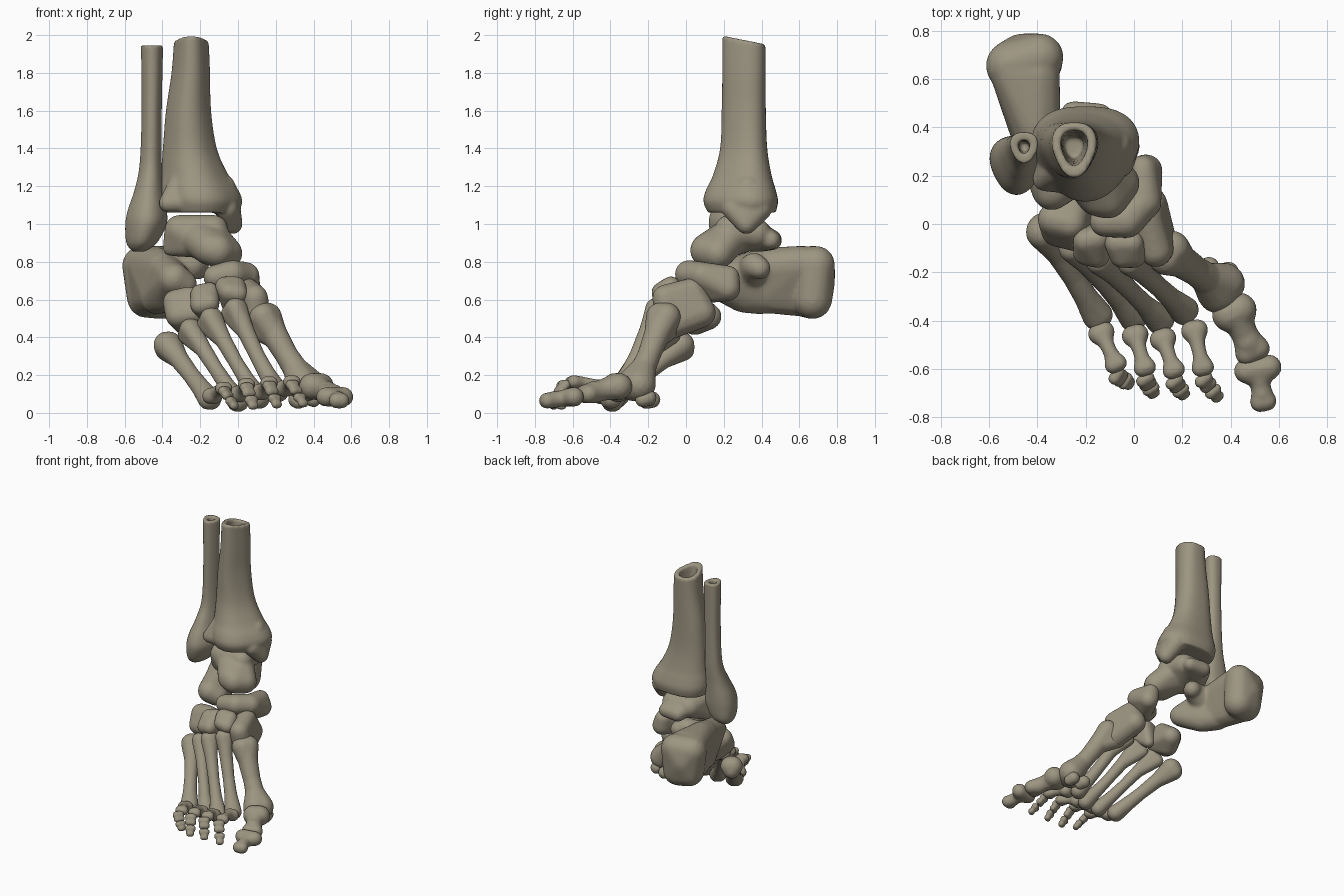
import bpy, bmesh, math
from mathutils import Vector

MAT = bpy.data.materials.new("bone")
MAT.diffuse_color = (0.335, 0.30, 0.222, 1)

# Unit directions used to build balls for the hulls
DIRS = []
for i in range(90):
    h = 1 - 2 * (i + 0.5) / 90
    a = i * 2.399963
    DIRS.append(Vector((math.sqrt(1 - h * h) * math.cos(a), math.sqrt(1 - h * h) * math.sin(a), h)))


def hull(bm, balls):
    """Convex hull round a set of balls (x, y, z, r)."""
    vs = [bm.verts.new(Vector(b[:3]) + d * b[3]) for b in balls for d in DIRS]
    bmesh.ops.convex_hull(bm, input=vs, use_existing_faces=False)
    loose = [v for v in vs if v.is_valid and not v.link_faces]
    bmesh.ops.delete(bm, geom=loose, context='VERTS')


def chain(bm, balls):
    for a, b in zip(balls, balls[1:]):
        hull(bm, [a, b])


def refine(sec, steps=5):
    """Smooth curve through the given sections."""
    out = []
    for i in range(len(sec) - 1):
        q = [sec[max(i - 1, 0)], sec[i], sec[i + 1], sec[min(i + 2, len(sec) - 1)]]
        for s in range(steps):
            t = s / steps
            out.append([0.5 * (2 * b + (c - a) * t + (2 * a - 5 * b + 4 * c - d) * t * t
                               + (3 * b - a - 3 * c + d) * t ** 3) for a, b, c, d in zip(*q)])
    return out + [sec[-1]]


def loft(bm, sections, tri=0.0, n=40):
    """Stacked rings (z, cx, cy, rx, ry, tilt), optionally rounded-triangular."""
    rings = []
    for z, cx, cy, rx, ry, tilt in sections:
        ring = []
        for i in range(n):
            t = 2 * math.pi * i / n
            k = 1 + tri * math.cos(3 * (t + math.pi / 2))
            y = k * ry * math.sin(t)
            ring.append(bm.verts.new((cx + k * rx * math.cos(t), cy + y, z - tilt * y)))
        rings.append(ring)
    for a, b in zip(rings, rings[1:]):
        for i in range(n):
            j = (i + 1) % n
            bm.faces.new((a[i], a[j], b[j], b[i]))
    bm.faces.new(rings[0][::-1])
    bm.faces.new(rings[-1])


def bone(name, hulls=(), chains=(), sections=None, tri=0.0, voxel=0.01, smooth=12):
    bm = bmesh.new()
    for h in hulls:
        hull(bm, h)
    for c in chains:
        chain(bm, c)
    if sections:
        loft(bm, sections, tri)
    me = bpy.data.meshes.new(name)
    bm.to_mesh(me)
    bm.free()
    me.materials.append(MAT)
    ob = bpy.data.objects.new(name, me)
    bpy.context.collection.objects.link(ob)
    m = ob.modifiers.new("fuse", 'REMESH')
    m.mode = 'VOXEL'
    m.voxel_size = voxel
    m.use_smooth_shade = True
    s = ob.modifiers.new("soften", 'SMOOTH')
    s.iterations = smooth
    s.factor = 0.5
    return ob


def long_bone(name, base, head, rb, rs, rh, arch=0.0, wide=0.0, deep=0.0, wide_head=None, smooth=8):
    """Flared base, thin shaft, knuckled head (wide = sideways, deep = base height)."""
    b, h = Vector(base), Vector(head)
    d = (h - b).normalized()
    side = d.cross(Vector((0, 0, 1))).normalized()
    up = side.cross(d)
    wh = wide if wide_head is None else wide_head
    at = lambda f, r: (*(b.lerp(h, f) + up * arch * math.sin(math.pi * f)), r)
    ball = lambda p, r: (*p, r)
    ends = [[ball(b + side * wide, rb), ball(b - side * wide, rb), ball(b - up * deep, rb * 0.85),
             at(0.3, rs)],
            [ball(h + side * wh, rh), ball(h - side * wh, rh), at(0.72, rs)]]
    shaft = [at(0, rb), at(0.28, rs * 1.12), at(0.55, rs), at(0.75, rs * 1.08), at(1, rh)]
    return bone(name, ends, [shaft], voxel=0.008, smooth=smooth)


# Shin bone: hollow at the sawn top, inner ankle knob and outer front corner
bone("tibia",
     hulls=[[(-0.085, 0.33, 1.19, 0.075), (-0.06, 0.39, 1.08, 0.065),
             (-0.06, 0.25, 1.08, 0.06), (-0.03, 0.32, 1.0, 0.055), (-0.048, 0.33, 1.1, 0.06)],
            [(-0.37, 0.185, 1.11, 0.05), (-0.24, 0.18, 1.12, 0.06), (-0.29, 0.24, 1.25, 0.06),
             (-0.36, 0.3, 1.12, 0.05)]],
     sections=refine([(1.06, -0.20, 0.31, 0.20, 0.18, 0), (1.12, -0.20, 0.305, 0.218, 0.198, 0),
                      (1.18, -0.21, 0.305, 0.207, 0.185, 0), (1.26, -0.23, 0.31, 0.175, 0.155, 0),
                      (1.4, -0.255, 0.315, 0.14, 0.125, 0), (1.6, -0.262, 0.315, 0.117, 0.117, 0),
                      (1.8, -0.25, 0.315, 0.10, 0.115, 0), (1.972, -0.247, 0.315, 0.09, 0.115, 0.2)])
     + [(1.972, -0.247, 0.32, 0.055, 0.075, 0.2), (1.85, -0.247, 0.32, 0.05, 0.065, 0),
        (1.55, -0.25, 0.32, 0.04, 0.045, 0)], tri=0.08, voxel=0.009, smooth=9)

# Outer leg bone with outer ankle knob
bone("fibula",
     sections=refine([(0.855, -0.525, 0.26, 0.035, 0.05, 0), (0.9, -0.51, 0.255, 0.08, 0.10, 0),
                      (1.0, -0.487, 0.25, 0.108, 0.122, 0), (1.08, -0.48, 0.26, 0.1, 0.115, 0),
                      (1.18, -0.472, 0.285, 0.075, 0.09, 0), (1.32, -0.462, 0.315, 0.058, 0.066, 0),
                      (1.6, -0.457, 0.32, 0.053, 0.062, 0), (1.945, -0.455, 0.32, 0.058, 0.065, 0)])
     + [(1.945, -0.455, 0.32, 0.024, 0.03, 0), (1.75, -0.455, 0.32, 0.02, 0.022, 0)],
     tri=0.07, voxel=0.009, smooth=6)

# Ankle bone: dome, neck and head, back and side processes
bone("talus",
     hulls=[[(-0.31, 0.24, 0.97, 0.08), (-0.13, 0.23, 0.97, 0.08), (-0.29, 0.37, 0.95, 0.08),
             (-0.15, 0.37, 0.95, 0.08), (-0.22, 0.22, 0.9, 0.08), (-0.36, 0.26, 0.87, 0.04)],
            [(-0.22, 0.23, 0.93, 0.1), (-0.13, 0.23, 0.92, 0.09), (-0.15, 0.12, 0.87, 0.09),
             (-0.06, 0.17, 0.845, 0.085), (-0.11, 0.11, 0.86, 0.09)],
            [(-0.22, 0.38, 0.93, 0.08), (-0.25, 0.455, 0.915, 0.055), (-0.14, 0.45, 0.915, 0.05)]])

# Heel bone: rear tuber, body, front end, inner shelf
bone("calcaneus", smooth=16,
     hulls=[[(-0.51, 0.655, 0.78, 0.105), (-0.39, 0.69, 0.785, 0.1),
             (-0.48, 0.65, 0.61, 0.11), (-0.40, 0.67, 0.60, 0.105), (-0.46, 0.68, 0.7, 0.11)],
            [(-0.50, 0.62, 0.79, 0.095), (-0.40, 0.62, 0.79, 0.095), (-0.47, 0.6, 0.61, 0.1),
             (-0.41, 0.42, 0.78, 0.095), (-0.43, 0.4, 0.62, 0.09), (-0.39, 0.33, 0.76, 0.09)],
            [(-0.41, 0.42, 0.78, 0.09), (-0.43, 0.4, 0.61, 0.09), (-0.38, 0.3, 0.61, 0.08),
             (-0.36, 0.25, 0.7, 0.09), (-0.34, 0.14, 0.71, 0.085), (-0.29, 0.16, 0.68, 0.075)]],
     chains=[[(-0.36, 0.34, 0.74, 0.095), (-0.24, 0.36, 0.78, 0.07), (-0.21, 0.39, 0.765, 0.06)]])

# Mid-foot bones
bone("navicular", smooth=8, hulls=[
    [(0.05, 0.22, 0.66, 0.07), (0.035, 0.225, 0.72, 0.06), (0.04, 0.09, 0.725, 0.075), (0.0, 0.12, 0.645, 0.065)],
    [(0.035, 0.09, 0.725, 0.075), (-0.03, 0.015, 0.735, 0.075), (-0.02, 0.09, 0.645, 0.06)],
    [(-0.03, 0.015, 0.735, 0.075), (-0.12, 0.01, 0.72, 0.065), (-0.07, 0.06, 0.65, 0.05)]])
bone("cuboid", smooth=8, hulls=[
    [(-0.33, 0.02, 0.585, 0.07), (-0.26, 0.0, 0.605, 0.065), (-0.24, 0.12, 0.51, 0.07),
     (-0.32, -0.03, 0.515, 0.065), (-0.24, -0.05, 0.525, 0.065), (-0.28, 0.045, 0.475, 0.065)]])
bone("medial_cuneiform", smooth=8, hulls=[
    [(0.05, 0.03, 0.645, 0.07), (0.06, 0.08, 0.53, 0.08),
     (0.09, -0.11, 0.61, 0.07), (0.1, -0.08, 0.47, 0.08)]])
bone("intermediate_cuneiform", smooth=6, hulls=[
    [(-0.07, -0.08, 0.67, 0.053), (-0.01, -0.08, 0.67, 0.053), (-0.05, -0.13, 0.64, 0.053),
     (0.0, -0.13, 0.63, 0.053), (-0.04, -0.06, 0.55, 0.04)]])
bone("lateral_cuneiform", smooth=6, hulls=[
    [(-0.2, -0.07, 0.63, 0.053), (-0.15, -0.06, 0.64, 0.053), (-0.2, -0.12, 0.57, 0.053),
     (-0.15, -0.13, 0.58, 0.053), (-0.16, -0.03, 0.5, 0.04)]])

# Long foot bones: base, head, radii, arch, width, base depth
METATARSALS = [
    ((0.145, -0.12, 0.51), (0.36, -0.265, 0.15), 0.075, 0.062, 0.088, -0.01, 0.022, 0.09),
    ((-0.01, -0.155, 0.555), (0.21, -0.36, 0.11), 0.055, 0.042, 0.054, -0.015, 0.008, 0.06),
    ((-0.14, -0.15, 0.505), (0.11, -0.4, 0.075), 0.055, 0.04, 0.054, -0.01, 0.008, 0.06),
    ((-0.25, -0.10, 0.445), (0.0, -0.39, 0.058), 0.055, 0.04, 0.053, -0.005, 0.008, 0.05),
    ((-0.37, -0.03, 0.36), (-0.15, -0.38, 0.072), 0.072, 0.046, 0.057, 0.0, 0.008, 0.03)]
for i, m in enumerate(METATARSALS):
    long_bone(f"metatarsal_{i + 1}", *m)

# Small round bones under the big toe joint
for i, p in enumerate([(0.31, -0.18, 0.07, 0.045), (0.39, -0.2, 0.08, 0.045)]):
    bone(f"sesamoid_{i + 1}", hulls=[[p, (p[0] + 0.01, p[1] - 0.03, p[2] - 0.01, 0.04)]], voxel=0.008, smooth=3)

# Big toe
long_bone("big_toe_proximal", (0.415, -0.365, 0.14), (0.49, -0.525, 0.1), 0.072, 0.056, 0.05, 0.0, 0.024, 0.0, 0.025)
long_bone("big_toe_distal", (0.512, -0.6, 0.085), (0.535, -0.735, 0.065), 0.052, 0.042, 0.042, 0.0, 0.048, 0.0, 0.014)

# Lesser toes: near bone start and end, tip of the toe
TOES = [((0.25, -0.44, 0.13), (0.285, -0.595, 0.165), (0.345, -0.715, 0.05)),
        ((0.12, -0.475, 0.11), (0.165, -0.605, 0.16), (0.205, -0.705, 0.045)),
        ((0.005, -0.46, 0.10), (0.045, -0.595, 0.15), (0.08, -0.70, 0.038)),
        ((-0.135, -0.45, 0.09), (-0.075, -0.58, 0.13), (-0.02, -0.66, 0.038))]
for i, (a, b, c) in enumerate(TOES):
    n = i + 2
    long_bone(f"toe_{n}_proximal", a, b, 0.044, 0.03, 0.035, 0.008, 0.013, smooth=5)
    b, c = Vector(b), Vector(c)
    b = b + Vector((0, -0.045, -0.01))
    long_bone(f"toe_{n}_middle", b.lerp(c, 0.05), b.lerp(c, 0.36), 0.026, 0.022, 0.024, 0.0, 0.016, smooth=3)
    long_bone(f"toe_{n}_distal", b.lerp(c, 0.7), c, 0.025, 0.02, 0.022, 0.0, 0.014, 0.0, 0.008, smooth=3)
